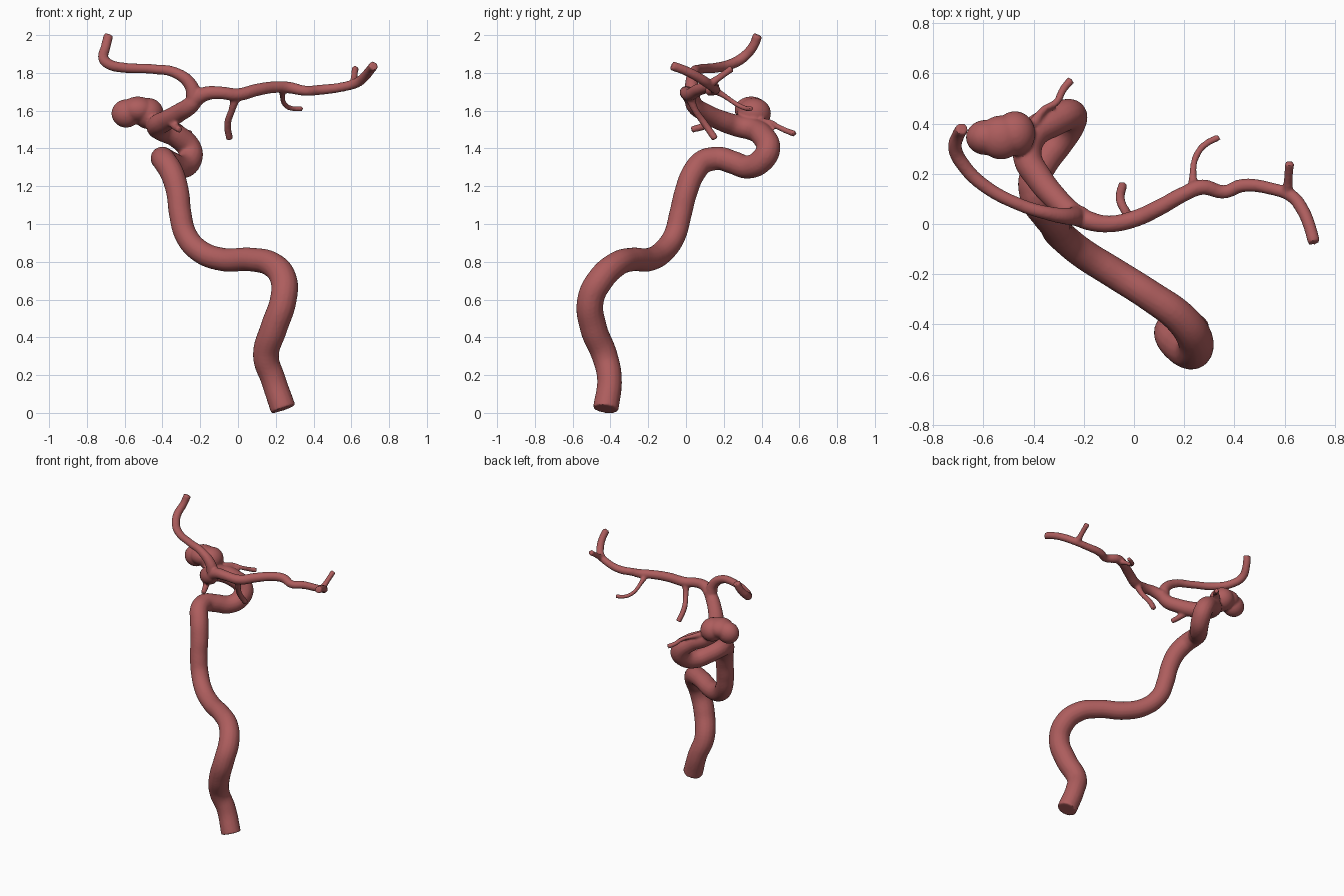
import bpy

parts = []


def tube(name, pts):
    """Smooth round tube through (x, y, z, radius) points."""
    cu = bpy.data.curves.new(name, 'CURVE')
    cu.dimensions = '3D'
    cu.bevel_depth = 1.0
    cu.bevel_resolution = 6
    cu.resolution_u = 8
    cu.use_fill_caps = True
    sp = cu.splines.new('BEZIER')
    sp.radius_interpolation = 'CARDINAL'
    sp.bezier_points.add(len(pts) - 1)
    for bp, (x, y, z, r) in zip(sp.bezier_points, pts):
        bp.co = (x, y, z)
        bp.radius = r
        bp.handle_left_type = bp.handle_right_type = 'AUTO'
    ob = bpy.data.objects.new(name, cu)
    bpy.context.collection.objects.link(ob)
    parts.append(ob)


def bulge(name, loc, size):
    bpy.ops.mesh.primitive_uv_sphere_add(segments=32, ring_count=16, location=loc)
    ob = bpy.context.object
    ob.name = name
    ob.scale = size
    parts.append(ob)


# lower trunk rising in an S shape
tube("trunk", [
    (.24, -.425, .02, .068), (.185, -.405, .18, .066), (.148, -.43, .30, .069),
    (.19, -.49, .45, .072), (.24, -.505, .60, .071), (.24, -.45, .71, .071),
    (.18, -.37, .785, .067), (.07, -.29, .812, .063), (-.08, -.195, .812, .062),
    (-.20, -.12, .855, .061), (-.275, -.06, .94, .060), (-.305, -.03, 1.05, .060),
    (-.32, 0, 1.17, .061), (-.35, .04, 1.27, .063), (-.39, .10, 1.335, .063),
    (-.40, .17, 1.348, .062)])

# tight loop and the stem to the fork
tube("loop", [
    (-.39, .10, 1.335, .062), (-.40, .17, 1.348, .062), (-.36, .25, 1.325, .062),
    (-.30, .33, 1.302, .062), (-.257, .40, 1.335, .064), (-.255, .435, 1.395, .064),
    (-.32, .41, 1.462, .062), (-.405, .355, 1.50, .060), (-.425, .27, 1.52, .058),
    (-.38, .185, 1.548, .054), (-.31, .10, 1.59, .049), (-.25, .045, 1.63, .046),
    (-.21, .03, 1.68, .040)])

# lobed sac
bulge("sac_base", (-.475, .36, 1.585), (.082, .09, .082))
bulge("sac_middle", (-.53, .345, 1.605), (.09, .088, .07))
bulge("sac_tip", (-.592, .345, 1.585), (.078, .07, .075))

# left branch curling up
tube("left_branch", [
    (-.23, .035, 1.65, .042), (-.25, .03, 1.735, .036), (-.33, .04, 1.80, .029),
    (-.45, .075, 1.82, .026), (-.60, .155, 1.827, .027), (-.68, .235, 1.845, .028),
    (-.713, .30, 1.88, .028), (-.70, .355, 1.94, .026), (-.685, .38, 2.0, .026)])

# right branch
tube("right_branch", [
    (-.24, .04, 1.65, .042), (-.17, .01, 1.69, .038), (-.10, 0, 1.695, .034),
    (0, .02, 1.685, .034), (.10, .065, 1.71, .033), (.20, .12, 1.725, .031),
    (.27, .147, 1.722, .031), (.36, .128, 1.705, .027), (.43, .153, 1.71, .027),
    (.55, .14, 1.725, .025), (.63, .11, 1.748, .026), (.67, .06, 1.78, .026),
    (.70, -.01, 1.815, .025), (.718, -.075, 1.838, .025)])

# small side twigs
twigs = [
    [(-.01, .02, 1.68, .026), (-.03, .045, 1.61, .019), (-.055, .10, 1.53, .019),
     (-.045, .155, 1.45, .019)],
    [(.24, .13, 1.72, .024), (.235, .20, 1.68, .015), (.25, .275, 1.63, .014),
     (.285, .318, 1.612, .014), (.34, .347, 1.61, .014)],
    [(.61, .12, 1.735, .024), (.615, .175, 1.775, .018), (.62, .245, 1.825, .019)],
    [(-.40, .40, 1.54, .022), (-.36, .455, 1.535, .015), (-.31, .485, 1.515, .015),
     (-.28, .54, 1.49, .016), (-.25, .575, 1.478, .017)],
    [(-.36, .15, 1.55, .026), (-.33, .085, 1.515, .02), (-.31, .03, 1.50, .018)]]
for i, pts in enumerate(twigs):
    tube("twig_%d" % (i + 1), pts)

# turn everything to mesh, fuse into one skin
bpy.ops.object.select_all(action='DESELECT')
for ob in parts:
    ob.select_set(True)
bpy.context.view_layer.objects.active = parts[0]
bpy.ops.object.convert(target='MESH')
bpy.ops.object.join()
vessel = bpy.context.object
vessel.name = "artery_tree"

rm = vessel.modifiers.new("fuse", 'REMESH')
rm.mode = 'VOXEL'
rm.voxel_size = .0075
sm = vessel.modifiers.new("soften", 'SMOOTH')
sm.factor = .5
sm.iterations = 5
for m in ("fuse", "soften"):
    bpy.ops.object.modifier_apply(modifier=m)
bpy.ops.object.shade_smooth_by_angle(angle=.8)

mat = bpy.data.materials.new("vessel_red")
mat.diffuse_color = (.42, .11, .11, 1)
vessel.data.materials.clear()
vessel.data.materials.append(mat)
